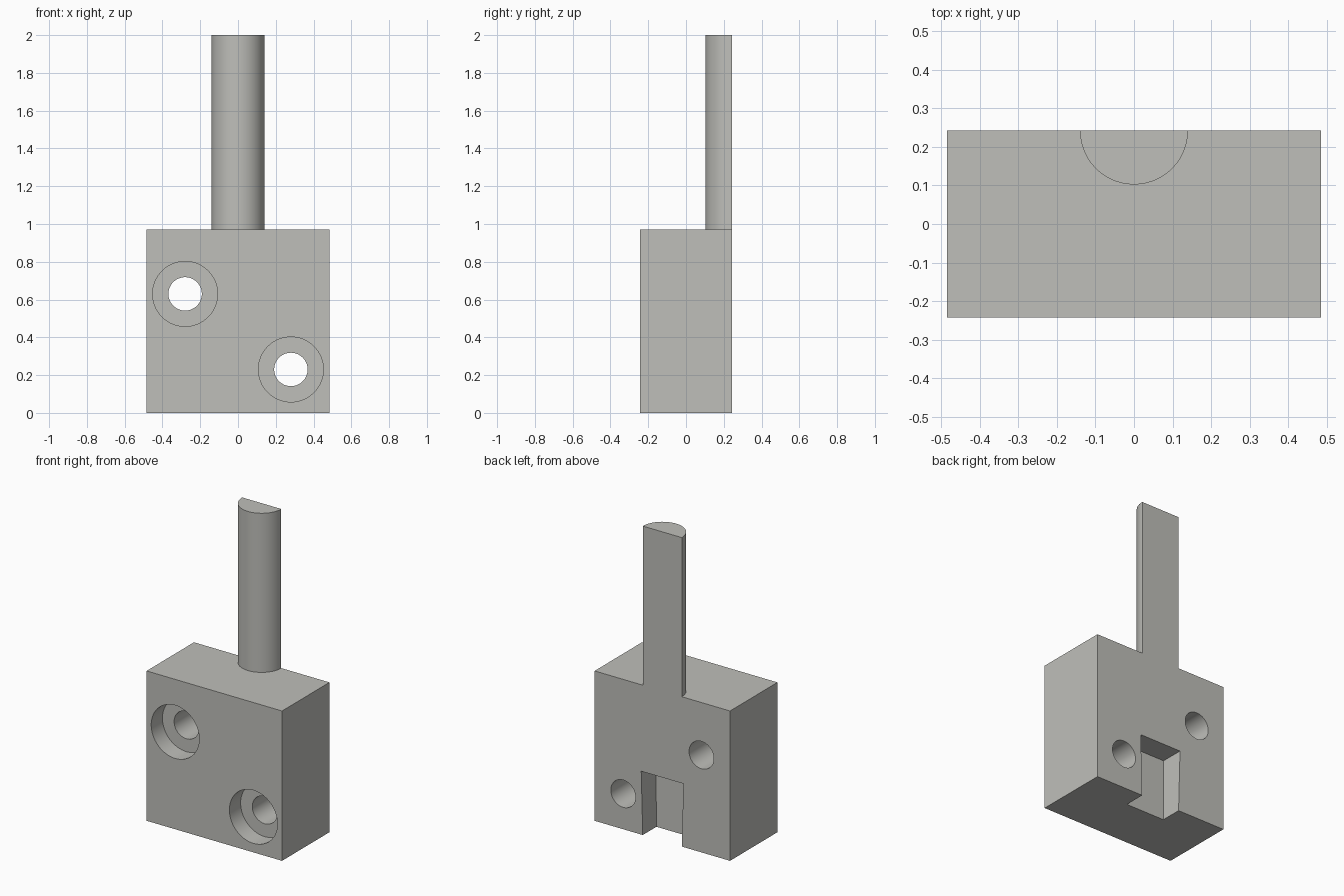
import bpy, bmesh, math
from mathutils import Matrix

if "Cube" in bpy.data.objects:
    bpy.data.objects.remove(bpy.data.objects["Cube"])

HALF_W, HALF_D, BLOCK_H, TOP = 0.485, 0.2425, 0.97, 2.0
ROD_R = 0.14

grey = bpy.data.materials.new("light warm grey")
grey.diffuse_color = (0.52, 0.52, 0.49, 1)
grey.use_nodes = True
grey.node_tree.nodes["Principled BSDF"].inputs["Base Color"].default_value = grey.diffuse_color


def make_object(name, bm):
    bmesh.ops.recalc_face_normals(bm, faces=bm.faces)
    mesh = bpy.data.meshes.new(name)
    bm.to_mesh(mesh)
    bm.free()
    mesh.materials.append(grey)
    obj = bpy.data.objects.new(name, mesh)
    bpy.context.collection.objects.link(obj)
    return obj


def box(name, x0, x1, y0, y1, z0, z1):
    bm = bmesh.new()
    bmesh.ops.create_cube(bm, size=1)
    for v in bm.verts:
        v.co = (x1 if v.co.x > 0 else x0,
                y1 if v.co.y > 0 else y0,
                z1 if v.co.z > 0 else z0)
    return make_object(name, bm)


def cylinder(name, radius, length, matrix, segments=64):
    bm = bmesh.new()
    bmesh.ops.create_cone(bm, cap_ends=True, segments=segments, radius1=radius,
                          radius2=radius, depth=length, matrix=matrix)
    return make_object(name, bm)


def hole(name, x, z, radius, y0, y1):
    m = Matrix.Translation((x, (y0 + y1) / 2, z)) @ Matrix.Rotation(math.pi / 2, 4, 'X')
    return cylinder(name, radius, y1 - y0, m)


def combine(target, tool, operation):
    mod = target.modifiers.new(operation.lower(), 'BOOLEAN')
    mod.operation, mod.solver, mod.object = operation, 'EXACT', tool
    bpy.context.view_layer.objects.active = target
    bpy.ops.object.modifier_apply(modifier=mod.name)
    bpy.data.objects.remove(tool)


# Body block, left deeper at the back until it is sliced flat with the rod
body = box("mounting_block", -HALF_W, HALF_W, -HALF_D, 0.3, 0, BLOCK_H)

# Upright rod
rod_z0 = 0.6
rod = cylinder("rod", ROD_R, TOP - rod_z0,
               Matrix.Translation((0, HALF_D, (TOP + rod_z0) / 2))
               @ Matrix.Rotation(math.pi / 64, 4, 'Z'))
combine(body, rod, 'UNION')

# Slice the rod and block to one flat back face
combine(body, box("back_slicer", -1, 1, HALF_D, 1, -1, 3), 'DIFFERENCE')

# Tapered socket in the back, open at the bottom, wider toward its top
socket_top = 0.41
socket = box("socket_cutter", -1, 1, 0, 1, -0.1, socket_top)
for v in socket.data.vertices:
    half = 0.14 + 0.011 * v.co.z / socket_top
    v.co.x = math.copysign(half, v.co.x)
    v.co.y = HALF_D - half if v.co.y < 0.5 else HALF_D + 0.1
combine(body, socket, 'DIFFERENCE')

# Counterbored screw holes
for x, z in ((-0.28, 0.63), (0.28, 0.23)):
    combine(body, hole("counterbore", x, z, 0.172, -0.4, -HALF_D + 0.115), 'DIFFERENCE')
    combine(body, hole("screw_hole", x, z, 0.0885, -0.4, 0.4), 'DIFFERENCE')

# Smooth the round walls, keep the edges crisp
body.select_set(True)
bpy.context.view_layer.objects.active = body
bpy.ops.object.shade_smooth_by_angle(angle=math.radians(30))
